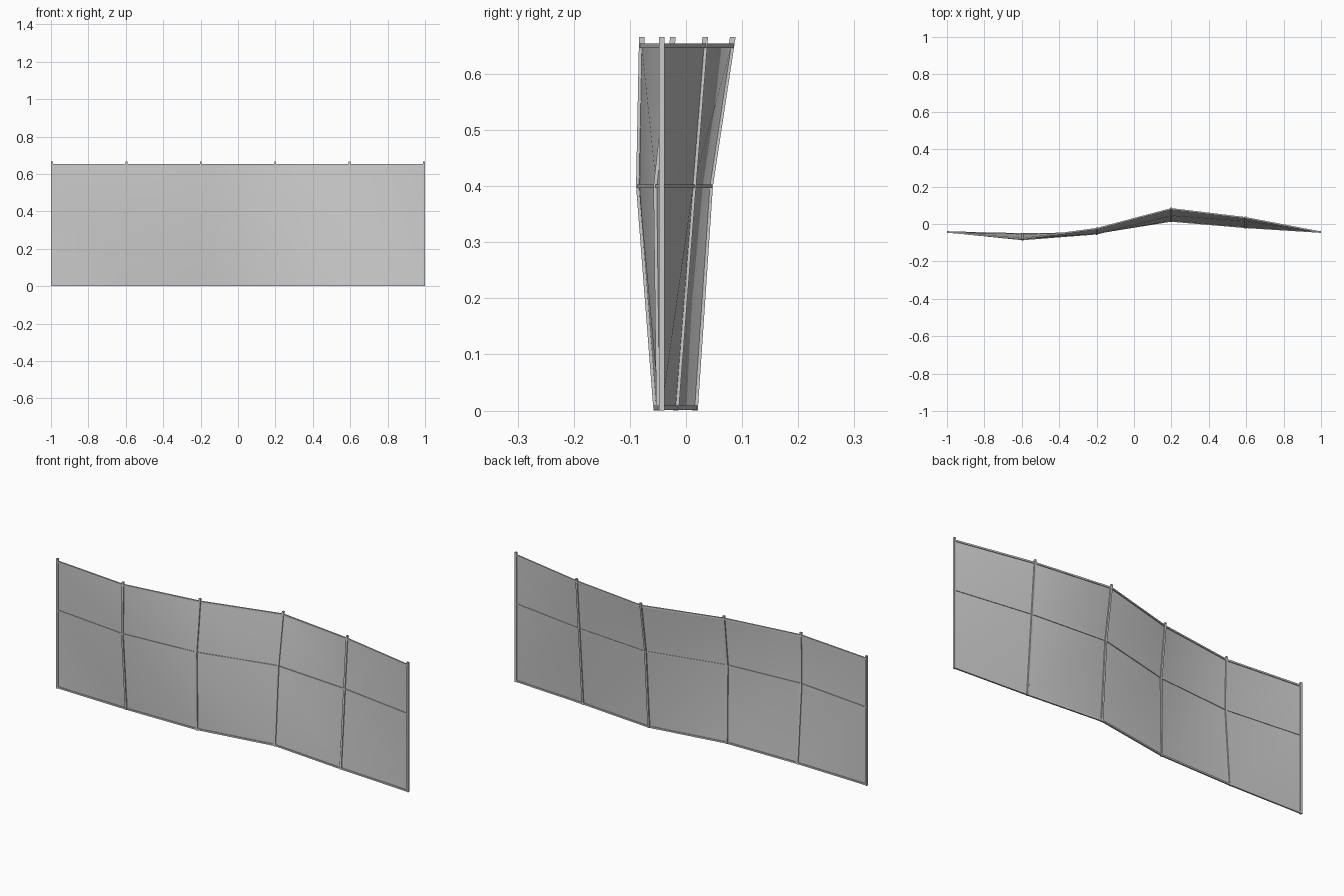
import bpy, bmesh
from mathutils import Vector

if "Cube" in bpy.data.objects:
    bpy.data.objects.remove(bpy.data.objects["Cube"])

XS = [-0.995, -0.597, -0.199, 0.199, 0.597, 0.995]
ZS = [0.005, 0.40, 0.65]
# sideways sway of each post at bottom, middle and top
SWAY = [(-0.043, -0.043, -0.043), (-0.053, -0.084, -0.079), (-0.048, -0.053, -0.025),
        (0.016, 0.043, 0.081), (-0.018, 0.013, 0.033), (-0.043, -0.043, -0.043)]
GRID = [[Vector((x, y, z)) for y, z in zip(s, ZS)] for x, s in zip(XS, SWAY)]


def make_object(name, bm):
    bmesh.ops.recalc_face_normals(bm, faces=bm.faces)
    me = bpy.data.meshes.new(name)
    bm.to_mesh(me)
    bm.free()
    ob = bpy.data.objects.new(name, me)
    bpy.context.collection.objects.link(ob)
    return ob


def beam(name, points, u, v, half):
    """Square bar swept along points; u and v span the cross-section."""
    bm = bmesh.new()
    corners = [(-1, -1), (1, -1), (1, 1), (-1, 1)]
    rings = [[bm.verts.new(p + (u * a + v * b) * half) for a, b in corners] for p in points]
    for r, s in zip(rings, rings[1:]):
        for i in range(4):
            j = (i + 1) % 4
            bm.faces.new((r[i], r[j], s[j], s[i]))
    bm.faces.new(rings[0])
    bm.faces.new(rings[-1])
    return make_object(name, bm)


X, Y, Z = Vector((1, 0, 0)), Vector((0, 1, 0)), Vector((0, 0, 1))

# posts, running to the ground and standing proud of the top rail
for i, (b, m, t) in enumerate(GRID):
    foot = b.copy()
    foot.z = 0
    tip = t + (t - m) * (0.016 / (t.z - m.z))
    beam(f"post_{i + 1}", [foot, m, tip], X, Y, 0.005)

# horizontal rails
for k, name in enumerate(("bottom_rail", "middle_rail", "top_rail")):
    beam(name, [col[k] for col in GRID], Y, Z, 0.003 if k == 1 else 0.004)

# thin sheet stretched over the frame
bm = bmesh.new()
vs = [[bm.verts.new(p) for p in col] for col in GRID]
for a, b in zip(vs, vs[1:]):
    for k in range(2):
        bm.faces.new((a[k], b[k], a[k + 1]))
        bm.faces.new((b[k], b[k + 1], a[k + 1]))
sheet = make_object("sheet", bm)
for p in sheet.data.polygons:
    p.use_smooth = True
